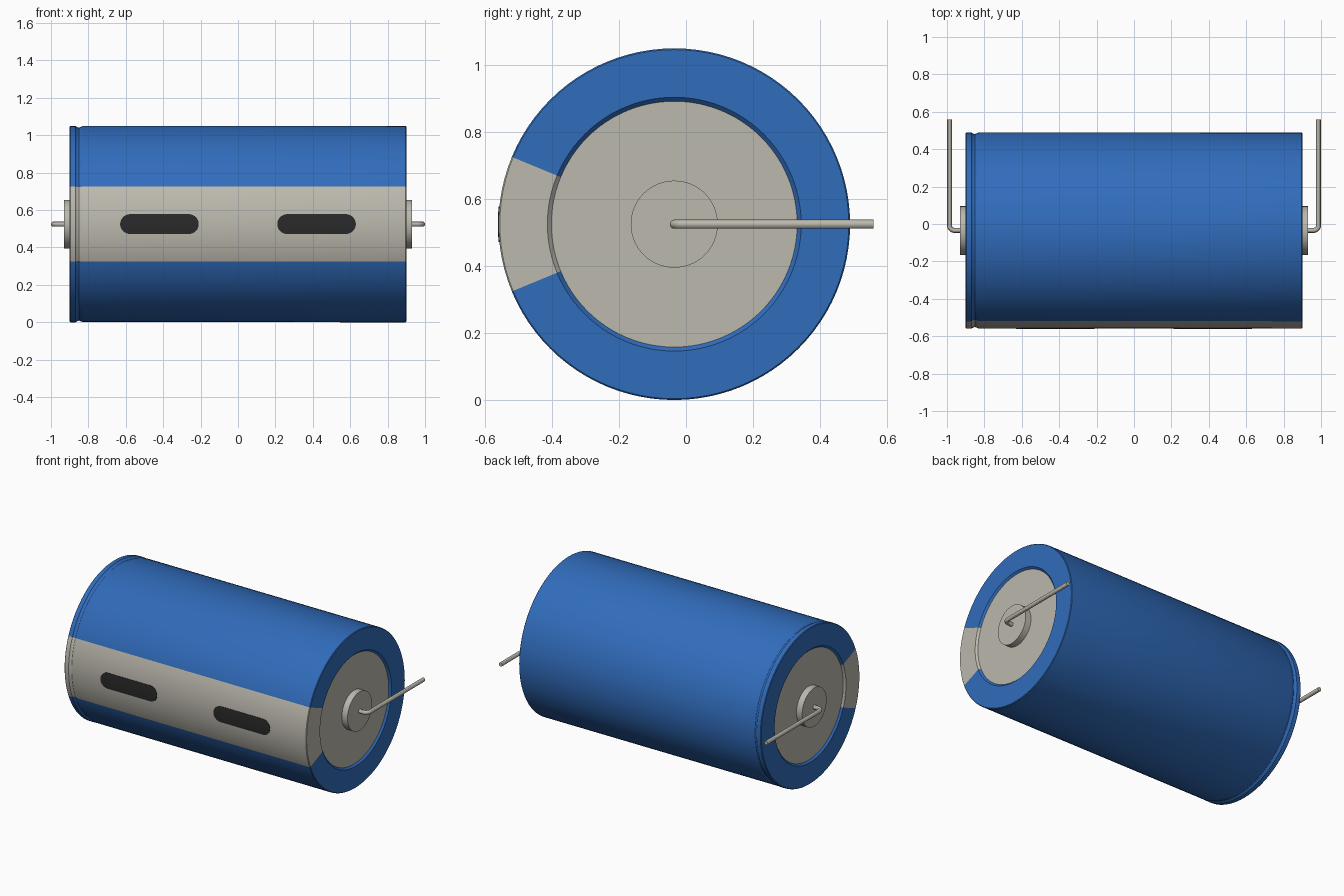
import bpy, bmesh, math

if "Cube" in bpy.data.objects:
    bpy.data.objects.remove(bpy.data.objects["Cube"], do_unlink=True)

R, SEG = 0.525, 96
CY, CZ = -0.035, 0.525          # axis of the can
DISC_R = 0.367
STRIP = math.radians(22.5)      # half angle of the bare strip


def material(name, rgb, rough=0.5):
    m = bpy.data.materials.new(name)
    m.use_nodes = True
    m.diffuse_color = (*rgb, 1)
    bsdf = m.node_tree.nodes["Principled BSDF"]
    bsdf.inputs["Base Color"].default_value = (*rgb, 1)
    bsdf.inputs["Roughness"].default_value = rough
    return m


blue = material("blue sleeve", (0.03, 0.15, 0.5))
grey = material("warm grey metal", (0.5, 0.48, 0.42))
black = material("dark mark", (0.023, 0.023, 0.024))


def finish(obj):
    bpy.ops.object.select_all(action='DESELECT')
    obj.select_set(True)
    bpy.context.view_layer.objects.active = obj
    if obj.type == 'CURVE':
        bpy.ops.object.convert(target='MESH')
        obj = bpy.context.object
    bpy.ops.object.shade_smooth_by_angle(angle=math.radians(30))
    return obj


def mesh_object(name, bm, mats):
    bmesh.ops.recalc_face_normals(bm, faces=bm.faces)
    me = bpy.data.meshes.new(name)
    bm.to_mesh(me)
    bm.free()
    obj = bpy.data.objects.new(name, me)
    bpy.context.collection.objects.link(obj)
    for m in mats:
        me.materials.append(m)
    return finish(obj)


def lathe(name, profile, mats, rule=None, seg=SEG):
    """Revolve (x, radius) points around the can axis and close both ends."""
    bm = bmesh.new()
    rings = []
    for x, r in profile:
        rings.append([bm.verts.new((x, CY - r * math.cos(a), CZ + r * math.sin(a)))
                      for a in (2 * math.pi * i / seg for i in range(seg))])
    for a, b in zip(rings, rings[1:]):
        for i in range(seg):
            j = (i + 1) % seg
            bm.faces.new((a[i], a[j], b[j], b[i]))
    bm.faces.new(rings[0])
    bm.faces.new(rings[-1])
    if rule:
        for f in bm.faces:
            f.material_index = rule(f)
    return mesh_object(name, bm, mats)


# Can: recessed end discs, crimp groove near one end, bare strip along the front
def can_colour(face):
    c = face.calc_center_median()
    y, z = c.y - CY, c.z - CZ
    if len(face.verts) > 4 or abs(math.atan2(z, -y)) < STRIP:
        return 1
    return 0


E = 0.9
can_profile = [(-E + 0.012, DISC_R), (-E, DISC_R + 0.012),
               (-E, R - 0.004), (-E + 0.004, R),
               (-0.868, R), (-0.86, R - 0.007), (-0.85, R - 0.009),
               (-0.84, R - 0.005), (-0.83, R - 0.001),
               (E - 0.004, R), (E, R - 0.004),
               (E, DISC_R + 0.012), (E - 0.012, DISC_R)]
lathe("can_body", can_profile, [blue, grey], can_colour)

for side, label in ((-1, "right"), (1, "left")):
    # Terminal boss
    lathe(label + "_terminal_boss",
          [(side * 0.885, 0.13), (side * 0.93, 0.13)], [grey], seg=64)

    # Bent wire lead
    bend, tip_x = 0.03, 0.987
    pts = [(0.92, CY)]
    for i in range(9):
        a = math.pi / 2 * i / 8
        pts.append((tip_x - bend + bend * math.sin(a), CY + bend - bend * math.cos(a)))
    pts.append((tip_x, 0.56))
    cu = bpy.data.curves.new(label + "_wire_lead", 'CURVE')
    cu.dimensions = '3D'
    cu.bevel_depth = 0.0135
    cu.bevel_resolution = 4
    cu.use_fill_caps = True
    sp = cu.splines.new('POLY')
    sp.points.add(len(pts) - 1)
    for p, (x, y) in zip(sp.points, pts):
        p.co = (side * x, y, CZ, 1)
    cu.materials.append(grey)
    lead = bpy.data.objects.new(label + "_wire_lead", cu)
    bpy.context.collection.objects.link(lead)
    finish(lead)

    # Rounded dark mark lying on the strip
    bm = bmesh.new()
    half, flat, rows = 0.053, 0.157, 24
    prev = None
    for i in range(rows + 1):
        a = math.pi * (i / rows - 0.5)
        z = half * math.sin(a)
        w = flat + half * math.cos(a)
        y = CY - math.sqrt((R + 0.002) ** 2 - z * z)
        row = [bm.verts.new((side * 0.42 + s * w, y, CZ + z)) for s in (-1, 1)]
        if prev:
            bm.faces.new((prev[0], prev[1], row[1], row[0]))
        prev = row
    for f in bm.faces:
        f.normal_update()
    bmesh.ops.solidify(bm, geom=bm.faces[:], thickness=0.003)
    mesh_object(label + "_dark_mark", bm, [black])
